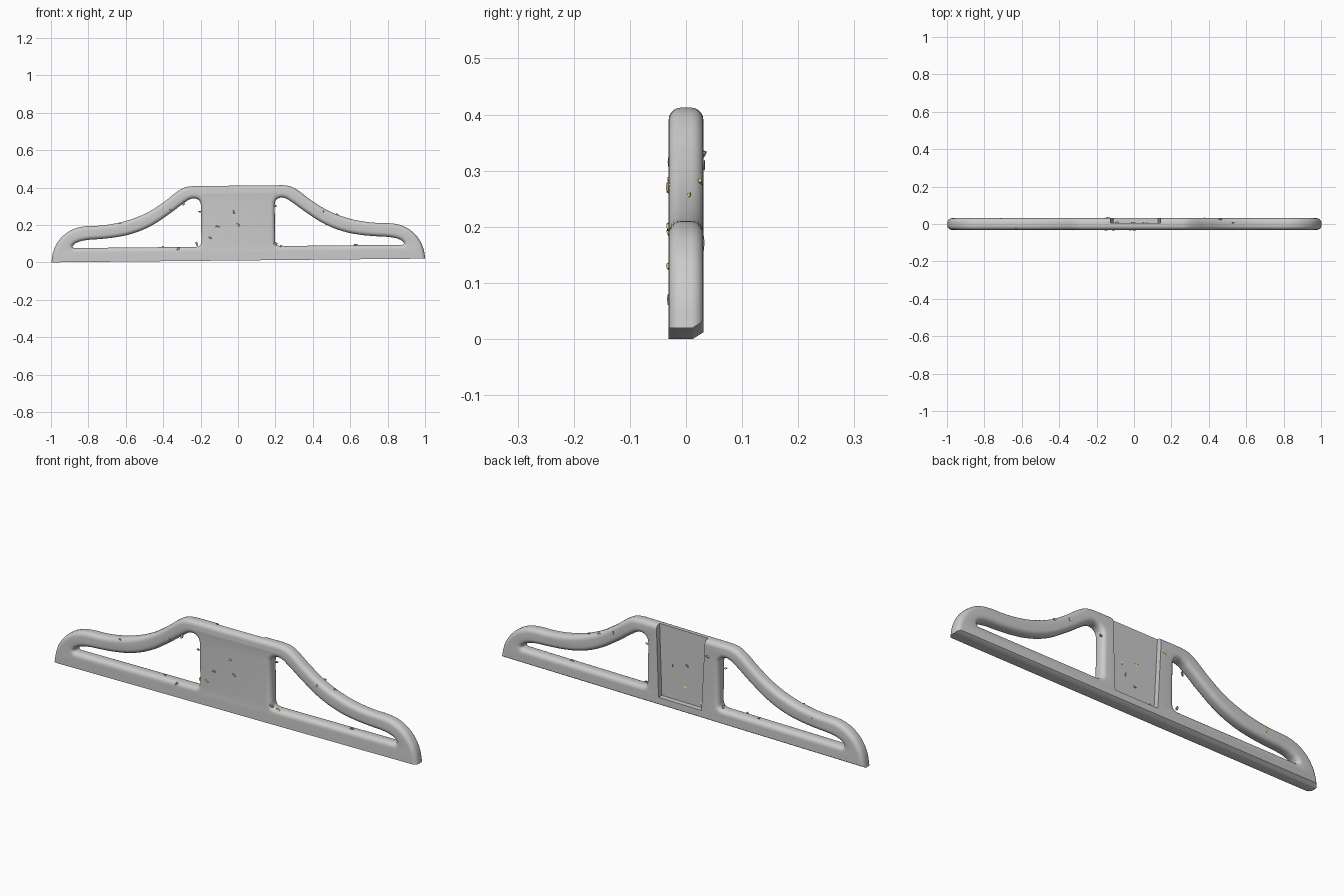
import bpy, bmesh, math, random
from mathutils import Matrix, Vector

if "Cube" in bpy.data.objects:
    bpy.data.objects.remove(bpy.data.objects["Cube"])

random.seed(4)
HALF, ROUND = 0.031, 0.022   # half thickness, edge rounding


def add_spline(curve, pts, straight=()):
    s = curve.splines.new('BEZIER')
    s.bezier_points.add(len(pts) - 1)
    s.use_cyclic_u = True
    for i, (p, (x, z)) in enumerate(zip(s.bezier_points, pts)):
        p.co = (x, z, 0)
        kind = 'VECTOR' if i in straight else 'AUTO'
        p.handle_left_type = p.handle_right_type = kind


def select_only(ob):
    bpy.ops.object.select_all(action='DESELECT')
    ob.select_set(True)
    bpy.context.view_layer.objects.active = ob


# Outline of the right half: end tail, sweeping arm, raised middle
half = [(1.0, -0.08), (1.0, 0.0), (0.988, 0.06), (0.965, 0.107), (0.925, 0.15),
        (0.87, 0.18), (0.81, 0.191), (0.75, 0.193), (0.67, 0.202), (0.58, 0.223),
        (0.48, 0.263), (0.39, 0.32), (0.31, 0.38), (0.28, 0.394), (0.24, 0.4)]
n = len(half)
outline = half + [(-x, z) for x, z in reversed(half)]

# Window in the right half
window = [(0.225, 0.075), (0.86, 0.075), (0.885, 0.08), (0.88, 0.092), (0.855, 0.107),
          (0.81, 0.117), (0.74, 0.122), (0.66, 0.13), (0.57, 0.148), (0.47, 0.187),
          (0.37, 0.25), (0.285, 0.312), (0.255, 0.33), (0.225, 0.333),
          (0.203, 0.318), (0.197, 0.295), (0.197, 0.1), (0.204, 0.082)]

curve = bpy.data.curves.new("bracket_body", 'CURVE')
curve.dimensions = '2D'
curve.fill_mode = 'BOTH'
curve.resolution_u = 5
curve.extrude = HALF - ROUND
curve.bevel_depth = ROUND
curve.bevel_resolution = 4
curve.offset = -ROUND
add_spline(curve, outline, (0, 1, n - 1, n, 2 * n - 2, 2 * n - 1))
add_spline(curve, window, (0, 1, 15, 16))
add_spline(curve, [(-x, z) for x, z in window], (0, 1, 15, 16))
body = bpy.data.objects.new("bracket_body", curve)
bpy.context.collection.objects.link(body)
select_only(body)
bpy.ops.object.convert(target='MESH')
body = bpy.context.object

# Flat underside and chamfered rear bottom edge
bm = bmesh.new()
bm.from_mesh(body.data)
bm.transform(Matrix.Rotation(math.pi / 2, 4, 'X'))
bmesh.ops.remove_doubles(bm, verts=bm.verts, dist=1e-5)
for co, no in (((0, 0, 0), (0, 0, -1)), ((0, 0.012, 0), (0, 0.012, -0.019))):
    geom = bm.verts[:] + bm.edges[:] + bm.faces[:]
    bmesh.ops.bisect_plane(bm, geom=geom, plane_co=co, plane_no=Vector(no).normalized(),
                           clear_outer=True)
    bmesh.ops.holes_fill(bm, edges=[e for e in bm.edges if e.is_boundary], sides=0)
bmesh.ops.recalc_face_normals(bm, faces=bm.faces)
bm.to_mesh(body.data)
bm.free()

# Recess in the back of the middle panel, open at the top
bpy.ops.mesh.primitive_cube_add(size=1)
cutter = bpy.context.object
cutter.name = "recess_cutter"
cutter.hide_render = True
for v in cutter.data.vertices:
    top = v.co.z > 0
    w = 0.136 if top else 0.118
    v.co = (0.01 + math.copysign(w, v.co.x), 0.1 if v.co.y > 0 else 0.005,
            0.46 if top else 0.045)
mod = body.modifiers.new("recess", 'BOOLEAN')
mod.object = cutter
mod.operation = 'DIFFERENCE'
mod.solver = 'EXACT'
select_only(body)
bpy.ops.object.modifier_apply(modifier=mod.name)
bpy.data.objects.remove(cutter)

# Slight lean of the whole piece
body.data.transform(Matrix.Translation((0.002, 0, 0.01)) @ Matrix.Rotation(-0.01, 4, 'Y'))
bpy.ops.object.shade_smooth_by_angle(angle=math.radians(35))

# Small flakes stuck to the surface
gold = bpy.data.materials.new("flake_yellow")
gold.diffuse_color = (0.75, 0.62, 0.22, 1)
gold.use_nodes = True
gold.node_tree.nodes["Principled BSDF"].inputs["Base Color"].default_value = gold.diffuse_color
spots = [(-0.63, -0.025, 0.205), (-0.36, -0.03, 0.285), (-0.29, -0.028, 0.315),
         (-0.205, -0.02, 0.27), (-0.40, 0.0, 0.082), (-0.32, -0.029, 0.07),
         (-0.22, 0.02, 0.10), (-0.02, -0.031, 0.27), (0.0, -0.031, 0.2),
         (-0.11, -0.031, 0.19), (-0.15, -0.031, 0.13), (0.2, -0.025, 0.1),
         (0.235, -0.02, 0.085), (0.63, -0.005, 0.092), (0.37, -0.005, 0.335),
         (0.455, -0.028, 0.27), (0.53, 0.005, 0.255), (0.46, 0.025, 0.28),
         (-0.71, 0.029, 0.17), (-0.53, 0.025, 0.22), (0.38, 0.03, 0.31),
         (-0.01, 0.005, 0.24), (0.07, 0.005, 0.22), (0.05, 0.005, 0.17),
         (0.0, 0.005, 0.13), (-0.09, 0.005, 0.07), (-0.14, 0.031, 0.33),
         (0.2, 0.02, 0.30)]
bm = bmesh.new()
for x, y, z in spots:
    r = random.uniform(0.006, 0.011)
    turn = Matrix.Rotation(random.uniform(0, 6.28), 4, 'Y') @ \
        Matrix.Rotation(math.pi / 2 + random.uniform(-0.6, 0.6), 4, 'X')
    bmesh.ops.create_cone(bm, cap_ends=True, segments=5, radius1=r, radius2=r * 0.8,
                          depth=0.006, matrix=Matrix.Translation((x, y, z)) @ turn @
                          Matrix.Diagonal((1.3, 0.7, 1, 1)))
mesh = bpy.data.meshes.new("surface_flakes")
bm.to_mesh(mesh)
bm.free()
mesh.materials.append(gold)
bpy.context.collection.objects.link(bpy.data.objects.new("surface_flakes", mesh))
